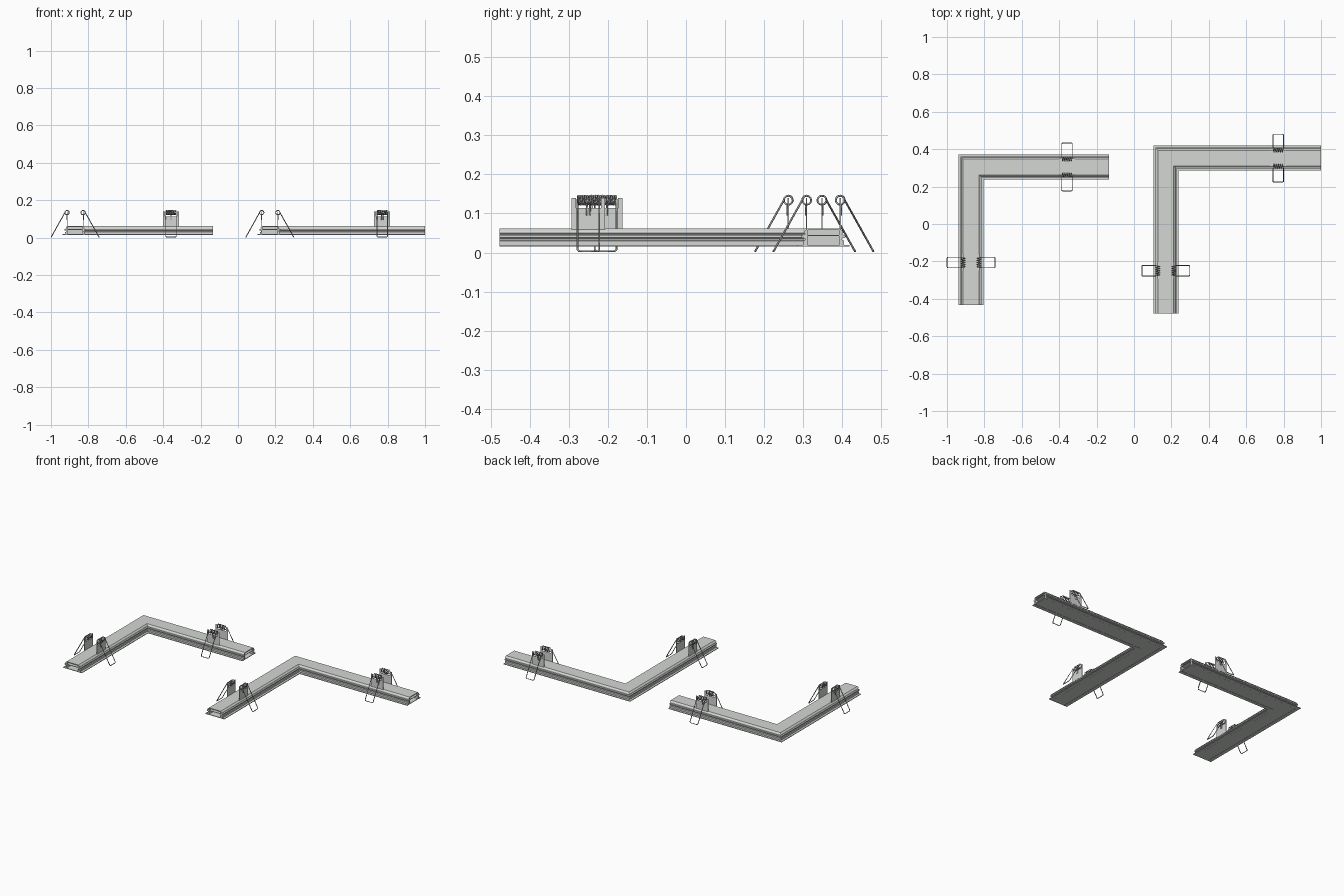
import bpy, bmesh
from math import pi, sin, cos
from mathutils import Matrix

cube = bpy.data.objects.get("Cube")
if cube:
    bpy.data.objects.remove(cube, do_unlink=True)


def material(name, value):
    m = bpy.data.materials.new(name)
    m.use_nodes = True
    colour = (value, value * 1.035, value, 1)
    m.diffuse_color = colour
    m.node_tree.nodes["Principled BSDF"].inputs["Base Color"].default_value = colour
    return m


ALUMINIUM = material("aluminium grey", 0.66)
STEEL = material("spring steel", 0.45)


def add(name, data, mat, matrix=None):
    ob = bpy.data.objects.new(name, data)
    bpy.context.collection.objects.link(ob)
    if not data.materials:
        data.materials.append(mat)
    if matrix:
        ob.matrix_world = matrix
    return ob


def mesh_from(bm, name):
    bmesh.ops.recalc_face_normals(bm, faces=bm.faces)
    me = bpy.data.meshes.new(name)
    bm.to_mesh(me)
    bm.free()
    return me


def mirrored(half):
    return half + [(-o, z) for o, z in reversed(half)]


def sweep_corner(name, section, cx, cy, y_end, x_end):
    """Sweep a closed cross-section round a mitred right angle."""
    bm = bmesh.new()
    rings = [[bm.verts.new(p) for p in ring] for ring in (
        [(cx - o, y_end, z) for o, z in section],
        [(cx - o, cy + o, z) for o, z in section],
        [(x_end, cy + o, z) for o, z in section])]
    n = len(section)
    for a, b in zip(rings, rings[1:]):
        for i in range(n):
            j = (i + 1) % n
            bm.faces.new((a[i], a[j], b[j], b[i]))
    bm.faces.new(rings[0])
    bm.faces.new(rings[-1])
    return add(name, mesh_from(bm, name), ALUMINIUM)


# Cross-sections: grooved hollow housing with sloped shoulders, inner tray, bottom cover
OUTER = [(.045, .015), (.067, .015), (.067, .019), (.053, .019), (.053, .03),
         (.047, .032), (.047, .036), (.056, .038), (.056, .045), (.047, .046),
         (.047, .049), (.051, .050), (.049, .055), (.042, .061)]
INNER = [(.040, .057), (.041, .019)]
HOUSING = OUTER + [(-o, z) for o, z in reversed(OUTER)] \
    + [(-o, z) for o, z in reversed(INNER)] + INNER
TRAY = mirrored([(.041, .042), (.041, .045)])
COVER = mirrored([(.044, .0155), (.042, .019)])


def make_bracket():
    """Upright plate with a notch between two ears."""
    outline = mirrored([(.043, .045), (.043, .139), (.032, .139), (.032, .114)])
    bm = bmesh.new()
    face = bm.faces.new([bm.verts.new((w, .0415, z)) for w, z in outline])
    res = bmesh.ops.extrude_face_region(bm, geom=[face])
    bmesh.ops.translate(bm, vec=(0, .003, 0),
                        verts=[v for v in res["geom"] if isinstance(v, bmesh.types.BMVert)])
    return mesh_from(bm, "bracket_plate")


def make_wire(name, points, cyclic):
    cu = bpy.data.curves.new(name, "CURVE")
    cu.dimensions = "3D"
    cu.bevel_depth = .0025
    cu.bevel_resolution = 1
    cu.use_fill_caps = True
    sp = cu.splines.new("POLY")
    sp.points.add(len(points) - 1)
    for p, co in zip(sp.points, points):
        p.co = (*co, 1)
    sp.use_cyclic_u = cyclic
    return cu


# Torsion spring: coil on top, two legs joined into a loop at the foot
TURNS, STEPS, HALF, RADIUS, AXIS_Y, AXIS_Z = 5, 12, .028, .0115, .043, .134
coil = []
for i in range(TURNS * STEPS + 1):
    a = 2 * pi * i / STEPS
    coil.append((HALF * (2 * i / (TURNS * STEPS) - 1),
                 AXIS_Y + RADIUS * cos(a), AXIS_Z + RADIUS * sin(a)))
foot = [(HALF, .125, .008), (HALF - .004, .128, .003),
        (.004 - HALF, .128, .003), (-HALF, .125, .008)]
SPRING = make_wire("spring", coil + foot, True)
HOOK = make_wire("spring_hook", [(-.004, .045, .122), (-.004, .045, .096),
                                 (.004, .045, .096), (.004, .045, .122)], False)
BRACKET = make_bracket()


def clip_pair(prefix, x, y, angle):
    for k, side in enumerate(("a", "b")):
        m = Matrix.Translation((x, y, 0)) @ Matrix.Rotation(angle + k * pi, 4, "Z")
        for part, data, mat in (("bracket", BRACKET, ALUMINIUM), ("spring", SPRING, STEEL),
                                ("spring_hook", HOOK, STEEL)):
            add(f"{prefix}_{part}_{side}", data, mat, m)


# Two corner channels: centre lines, arm ends, clip positions along each arm
for name, cx, cy, y_end, x_end, clip_x, clip_y in (
        ("small", -.871, .305, -.432, -.135, -.358, -.206),
        ("large", .170, .352, -.478, 1.0, .771, -.250)):
    sweep_corner(name + "_housing", HOUSING, cx, cy, y_end, x_end)
    sweep_corner(name + "_tray", TRAY, cx, cy, y_end, x_end)
    sweep_corner(name + "_cover", COVER, cx, cy, y_end, x_end)
    clip_pair(name + "_long_arm", clip_x, cy, 0)
    clip_pair(name + "_front_arm", cx, clip_y, pi / 2)
